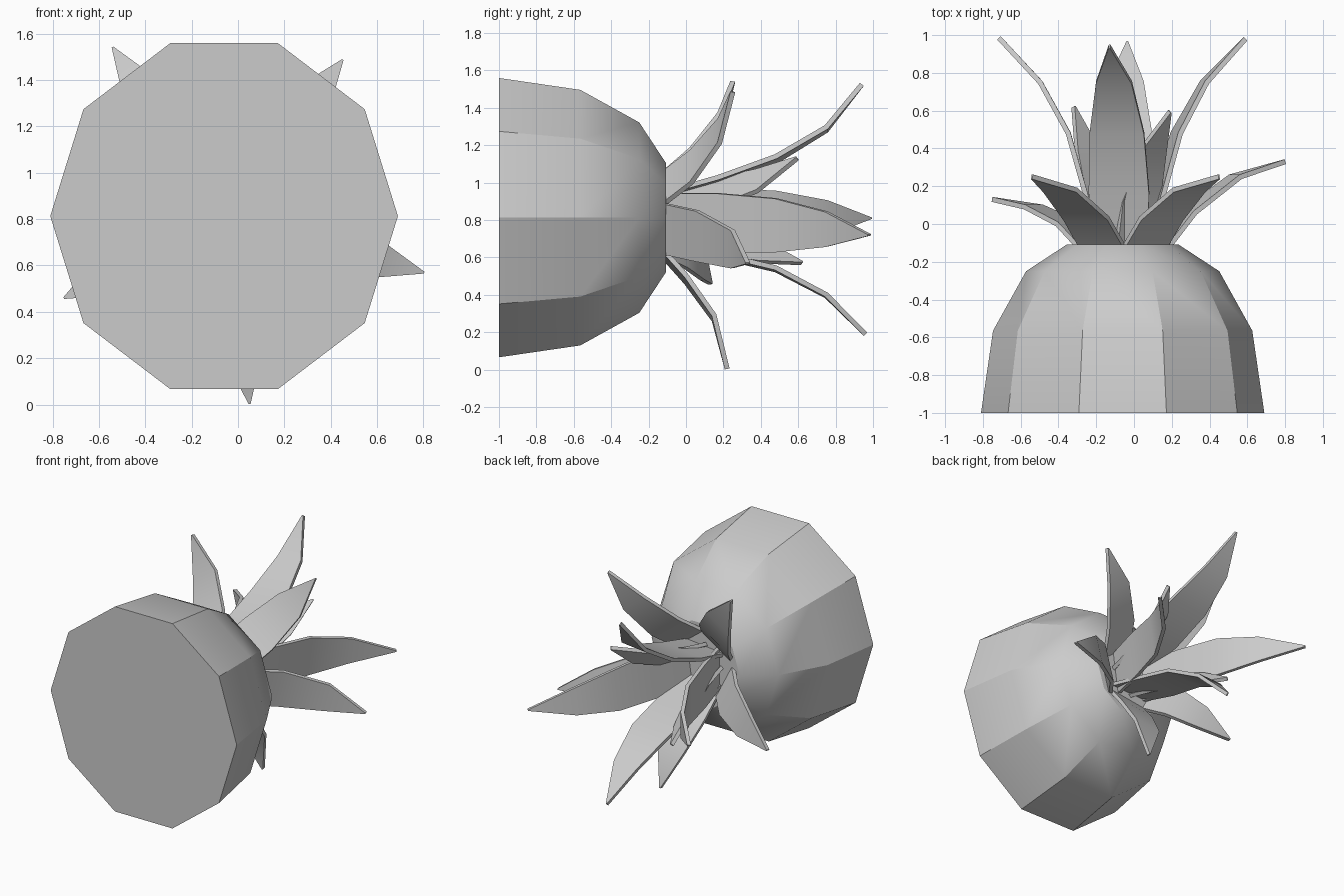
import bpy, bmesh, math
from mathutils import Vector

if "Cube" in bpy.data.objects:
    bpy.data.objects.remove(bpy.data.objects["Cube"])

CX, CZ = -0.06, 0.813  # axis of the fruit, which lies along y


def finish(bm, name):
    bmesh.ops.recalc_face_normals(bm, faces=bm.faces)
    me = bpy.data.meshes.new(name)
    bm.to_mesh(me)
    bm.free()
    ob = bpy.data.objects.new(name, me)
    bpy.context.collection.objects.link(ob)
    bpy.ops.object.select_all(action='DESELECT')
    bpy.context.view_layer.objects.active = ob
    ob.select_set(True)
    bpy.ops.object.shade_smooth_by_angle(angle=math.radians(30))
    return ob


# Ten-sided fruit body: stacked rings with flat ends
bm = bmesh.new()
rings = []
for y, s in [(-1, 1), (-0.565, 0.915), (-0.25, 0.682), (-0.108, 0.393)]:
    rings.append([bm.verts.new((CX + 0.75 * s * math.cos(i * math.tau / 10), y,
                                CZ + 0.785 * s * math.sin(i * math.tau / 10)))
                  for i in range(10)])
for a, b in zip(rings, rings[1:]):
    for i in range(10):
        j = (i + 1) % 10
        bm.faces.new((a[i], a[j], b[j], b[i]))
bm.faces.new(rings[0])
bm.faces.new(rings[-1])
finish(bm, "fruit_body")


def leaf(name, tip, path, widths, thick=0.026):
    """Bent pointed blade; path is (radius, y) pairs before the tip (x, y, z)."""
    dx, dz = tip[0] - CX, tip[2] - CZ
    tip_r = math.hypot(dx, dz)
    out = Vector((dx / tip_r, 0, dz / tip_r))
    side = Vector((-out.z, 0, out.x))
    pts = [Vector(p) for p in path] + [Vector((tip_r, tip[1]))]
    bm = bmesh.new()
    rows = []
    for i, p in enumerate(pts):
        d = (pts[min(i + 1, len(pts) - 1)] - pts[max(i - 1, 0)]).normalized()
        n = Vector((d.y, -d.x)) * thick / 2
        w = widths[i] / 2 if i < len(widths) else 0.004
        rows.append([bm.verts.new(Vector((CX, 0, CZ)) + out * (p.x + k * n.x)
                                  + Vector((0, p.y + k * n.y, 0)) + side * s * w)
                     for s, k in ((-1, -1), (1, -1), (1, 1), (-1, 1))])
    for a, b in zip(rows, rows[1:]):
        for i in range(4):
            j = (i + 1) % 4
            bm.faces.new((a[i], a[j], b[j], b[i]))
    bm.faces.new(rows[0])
    bm.faces.new(rows[-1])
    finish(bm, name)


# Outer spreading leaves
outer = [((-0.54, 0.25, 1.54), [(0.2, -0.115), (0.35, 0.03), (0.6, 0.18)]),
         ((0.45, 0.25, 1.485), [(0.2, -0.115), (0.34, 0.03), (0.58, 0.18)]),
         ((0.80, 0.33, 0.57), [(0.22, -0.115), (0.36, 0.06), (0.62, 0.25)]),
         ((-0.75, 0.13, 0.46), [(0.2, -0.115), (0.32, 0.0), (0.53, 0.09)]),
         ((0.05, 0.22, 0.005), [(0.2, -0.115), (0.33, 0.0), (0.54, 0.15)])]
for i, (tip, path) in enumerate(outer):
    leaf(f"outer_leaf_{i + 1}", tip, path, [0.28, 0.28, 0.21])

# Long upright leaves
longs = [(-0.13, 0.94, 1.525), (-0.715, 0.985, 0.81), (0.59, 0.98, 0.72), (-0.035, 0.96, 0.19)]
for i, tip in enumerate(longs):
    k = math.hypot(tip[0] - CX, tip[2] - CZ) / 0.66
    path = [(0.12, -0.115), (0.2, 0.17), (0.29 * k, 0.48), (0.44 * k, 0.75)]
    leaf(f"long_leaf_{i + 1}", tip, path, [0.3, 0.32, 0.29, 0.19])

# Short inner leaves
for i, tip in enumerate([(0.19, 0.595, 1.13), (-0.32, 0.62, 0.57)]):
    leaf(f"inner_leaf_{i + 1}", tip, [(0.1, -0.115), (0.15, 0.12), (0.25, 0.38)],
         [0.24, 0.25, 0.18])
